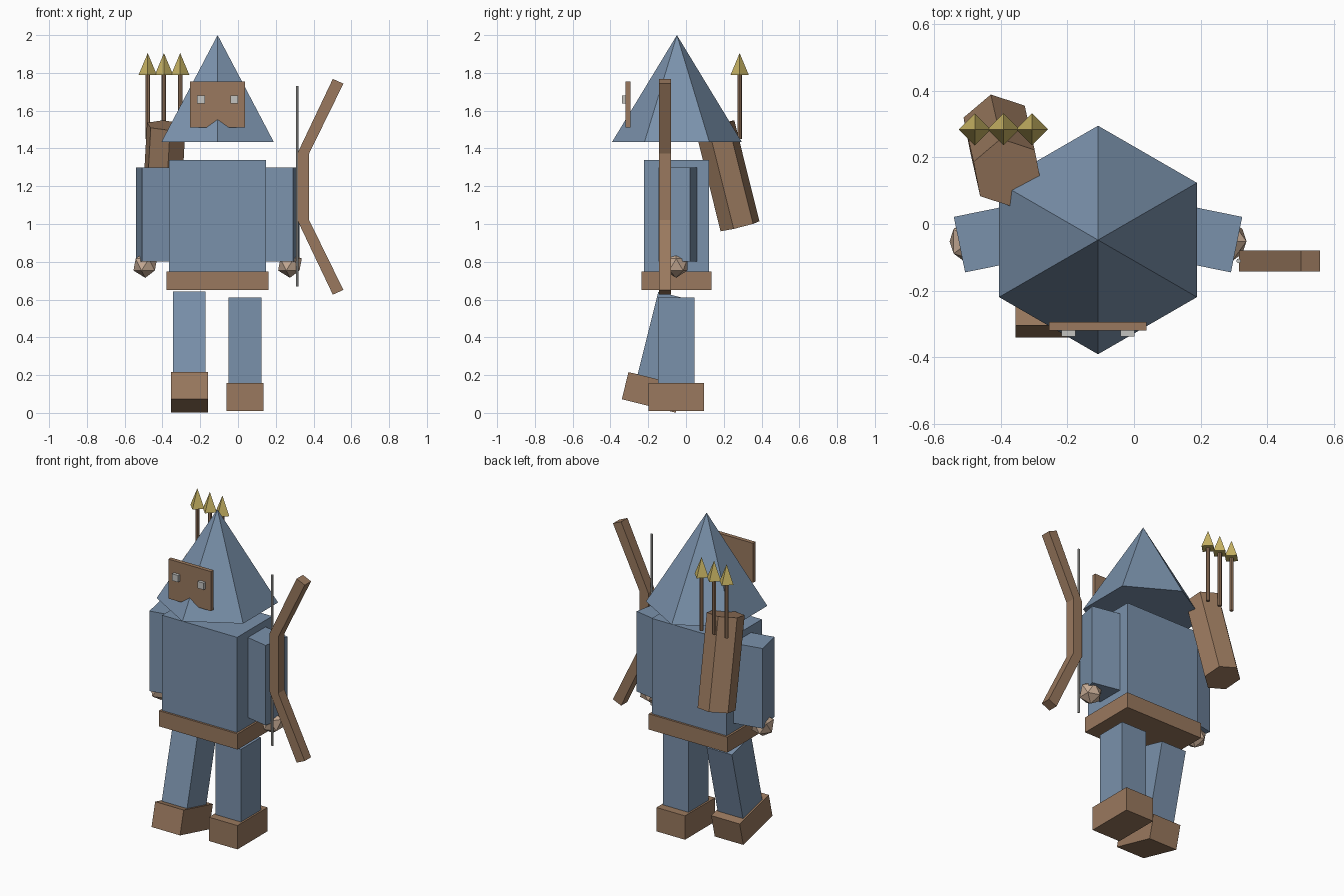
import bpy
import math
from mathutils import Vector, Matrix

cube = bpy.data.objects.get("Cube")
if cube:
    bpy.data.objects.remove(cube, do_unlink=True)


def material(name, rgb):
    m = bpy.data.materials.new(name)
    m.use_nodes = True
    m.diffuse_color = (*rgb, 1)
    m.node_tree.nodes["Principled BSDF"].inputs["Base Color"].default_value = (*rgb, 1)
    return m


BLUE = material("blue cloth", (0.195, 0.285, 0.41))
BROWN = material("brown leather", (0.32, 0.19, 0.112))
GOLD = material("gold metal", (0.57, 0.45, 0.125))
SKIN = material("pale skin", (0.57, 0.41, 0.30))
GREY = material("light grey", (0.55, 0.55, 0.53))
MID = -0.108  # centre line of the figure


def finish(name, mat):
    ob = bpy.context.object
    ob.name = name
    ob.data.materials.append(mat)
    return ob


def box(name, mat, center, size, turn=0):
    bpy.ops.mesh.primitive_cube_add(size=1, location=center, rotation=(0, 0, turn))
    ob = finish(name, mat)
    ob.scale = size
    return ob


def cone(name, mat, base, top, r1, r2, sides, turn=0):
    """Cone or prism running from the base point to the top point."""
    base, top = Vector(base), Vector(top)
    axis = top - base
    bpy.ops.mesh.primitive_cone_add(vertices=sides, radius1=r1, radius2=r2, depth=axis.length)
    ob = finish(name, mat)
    tilt = Vector((0, 0, 1)).rotation_difference(axis).to_matrix().to_4x4()
    ob.matrix_world = Matrix.Translation((base + top) / 2) @ tilt @ Matrix.Rotation(turn, 4, 'Z')
    return ob


def plate(name, mat, outline, y0, y1):
    """Outline in x and z, extruded along y."""
    n = len(outline)
    verts = [(x, y, z) for y in (y0, y1) for x, z in outline]
    faces = [list(range(n)), list(range(2 * n - 1, n - 1, -1))]
    faces += [[i, i + n, (i + 1) % n + n, (i + 1) % n] for i in range(n)]
    mesh = bpy.data.meshes.new(name)
    mesh.from_pydata(verts, [], faces)
    mesh.materials.append(mat)
    ob = bpy.data.objects.new(name, mesh)
    bpy.context.collection.objects.link(ob)


# Torso, belt and pointed hood
box("torso", BLUE, (MID, -0.05, 1.04), (0.515, 0.345, 0.6))
box("belt", BROWN, (MID, -0.05, 0.7), (0.54, 0.37, 0.097))
cone("hood", BLUE, (MID, -0.048, 1.435), (MID, -0.048, 2), 0.343, 0, 6)

# Arms, hands and eyes on both sides
for side, s in (("left", 1), ("right", -1)):
    box(side + "_arm", BLUE, (MID + s * 0.318, -0.042, 1.05), (0.2, 0.17, 0.497),
        math.radians(-11.5 * s))
    bpy.ops.mesh.primitive_ico_sphere_add(subdivisions=1, radius=0.07,
                                          location=(MID + s * 0.383, -0.052, 0.785))
    finish(side + "_hand", SKIN)
    box(side + "_eye", GREY, (MID + s * 0.088, -0.325, 1.66), (0.042, 0.026, 0.042))


# Legs with shoes, swung around the hip
def leg(side, x, hip_z, swing):
    hip = Matrix.Translation((x, -0.052, hip_z)) @ Matrix.Rotation(swing, 4, 'X')
    for part, mat, drop, size in (("leg", BLUE, 0.24, (0.174, 0.195, 0.48)),
                                  ("shoe", BROWN, 0.525, (0.196, 0.295, 0.148))):
        ob = box(side + "_" + part, mat, (0, 0, 0), size)
        ob.matrix_world = hip @ Matrix.Translation((0, 0, -drop)) @ Matrix.Diagonal((*size, 1))


leg("left", 0.038, 0.61, 0)
leg("right", -0.258, 0.618, math.radians(-14))

# Face mask with a notch in the lower edge
plate("mask", BROWN, [(-0.255, 1.51), (-0.168, 1.51), (MID, 1.553), (-0.048, 1.51),
                      (0.038, 1.51), (0.038, 1.755), (-0.255, 1.755)], -0.319, -0.294)

# Bow and its string
half = [(0.376, 0.175), (0.558, 0.546), (0.502, 0.571), (0.315, 0.178)]
mid_z = 1.197
plate("bow", BROWN, [(x, mid_z + z) for x, z in half] +
      [(x, mid_z - z) for x, z in reversed(half)], -0.142, -0.08)
cone("bow_string", GREY, (0.314, -0.111, 0.67), (0.314, -0.111, 1.73), 0.007, 0.007, 8)

# Quiver and arrows on the back
cone("quiver", BROWN, (-0.41, 0.286, 0.988), (-0.38, 0.153, 1.522), 0.108, 0.108, 6,
     math.radians(11))
for i in range(3):
    x, y = -0.478 + i * 0.086, 0.284
    cone(f"arrow_shaft_{i + 1}", BROWN, (x, y, 1.45), (x, y, 1.8), 0.012, 0.012, 8)
    cone(f"arrow_head_{i + 1}", GOLD, (x, y, 1.79), (x, y, 1.905), 0.048, 0, 4)
